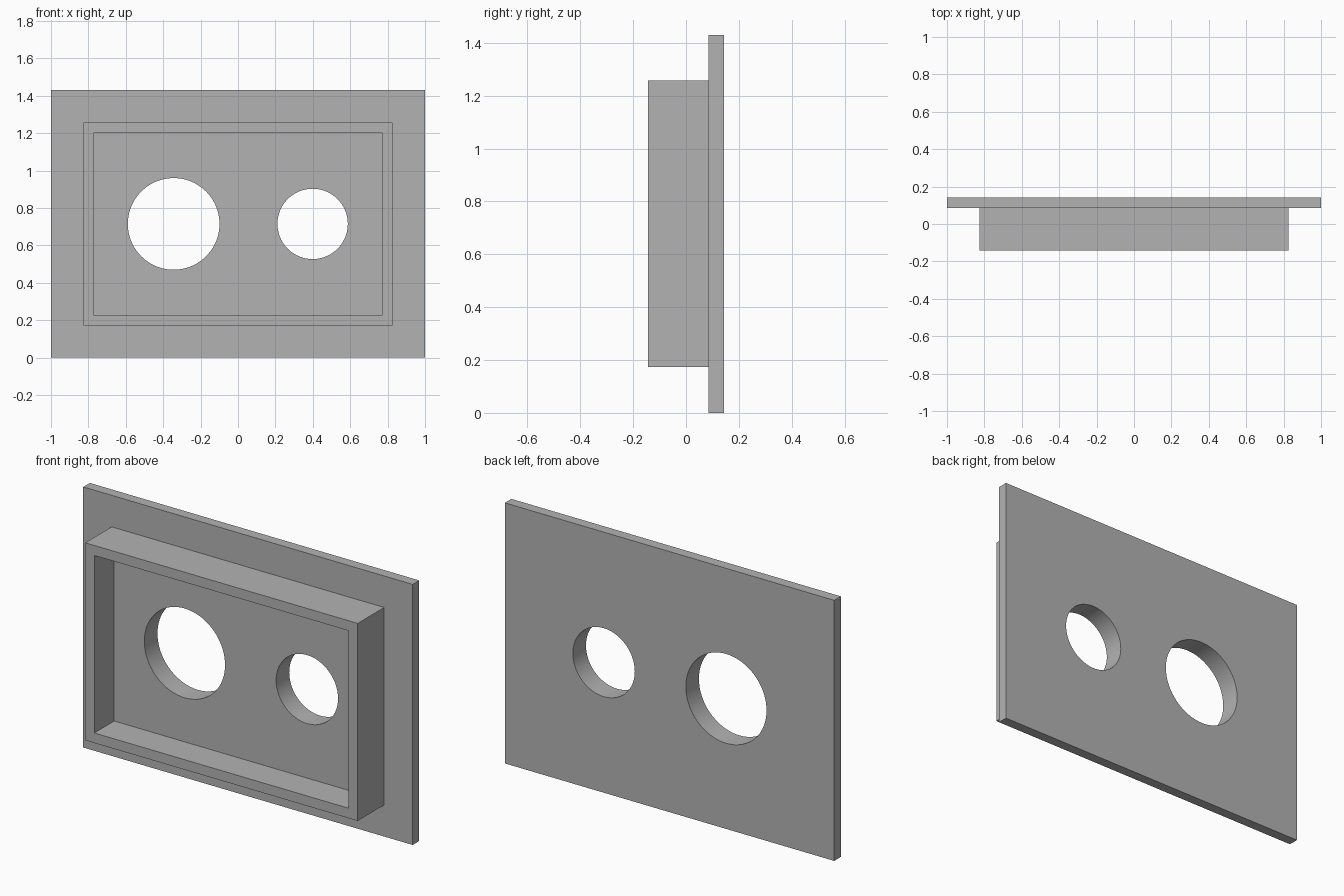
import bpy
import math

old = bpy.data.objects.get("Cube")
if old:
    bpy.data.objects.remove(old, do_unlink=True)

# Overall layout
HEIGHT = 1.43
MID = HEIGHT / 2
FRONT, PLATE_FRONT, BACK = -0.143, 0.086, 0.143
RECESS_FLOOR = 0.029

grey = bpy.data.materials.new("plain_grey")
grey.use_nodes = True
colour = (0.45, 0.45, 0.45, 1)
grey.diffuse_color = colour
grey.node_tree.nodes["Principled BSDF"].inputs["Base Color"].default_value = colour


def box(name, width, height, y0, y1):
    bpy.ops.mesh.primitive_cube_add(size=1, location=(0, (y0 + y1) / 2, MID))
    ob = bpy.context.object
    ob.name = name
    ob.scale = (width, y1 - y0, height)
    bpy.ops.object.transform_apply(location=True, rotation=True, scale=True)
    ob.data.materials.append(grey)
    return ob


def hole(name, x, radius):
    bpy.ops.mesh.primitive_cylinder_add(vertices=96, radius=radius, depth=1,
                                        location=(x, 0, MID),
                                        rotation=(math.pi / 2, 0, 0))
    ob = bpy.context.object
    ob.name = name
    ob.data.materials.append(grey)
    return ob


def combine(target, tool, operation):
    bpy.ops.object.select_all(action='DESELECT')
    bpy.context.view_layer.objects.active = target
    target.select_set(True)
    mod = target.modifiers.new(operation.title(), 'BOOLEAN')
    mod.operation = operation
    mod.solver = 'EXACT'
    mod.object = tool
    bpy.ops.object.modifier_apply(modifier=mod.name)
    bpy.data.objects.remove(tool, do_unlink=True)


# Back plate joined to the raised housing
panel = box("wall_panel", 2, HEIGHT, PLATE_FRONT, BACK)
combine(panel, box("housing", 1.654, 1.084, FRONT, PLATE_FRONT + 0.02), 'UNION')

# Open recess in the front, leaving a thin rim
combine(panel, box("recess_cutter", 1.544, 0.974, FRONT - 0.1, RECESS_FLOOR), 'DIFFERENCE')

# Large and small round through holes
combine(panel, hole("large_hole_cutter", -0.344, 0.245), 'DIFFERENCE')
combine(panel, hole("small_hole_cutter", 0.399, 0.188), 'DIFFERENCE')

bpy.ops.object.shade_smooth_by_angle(angle=math.radians(30))
